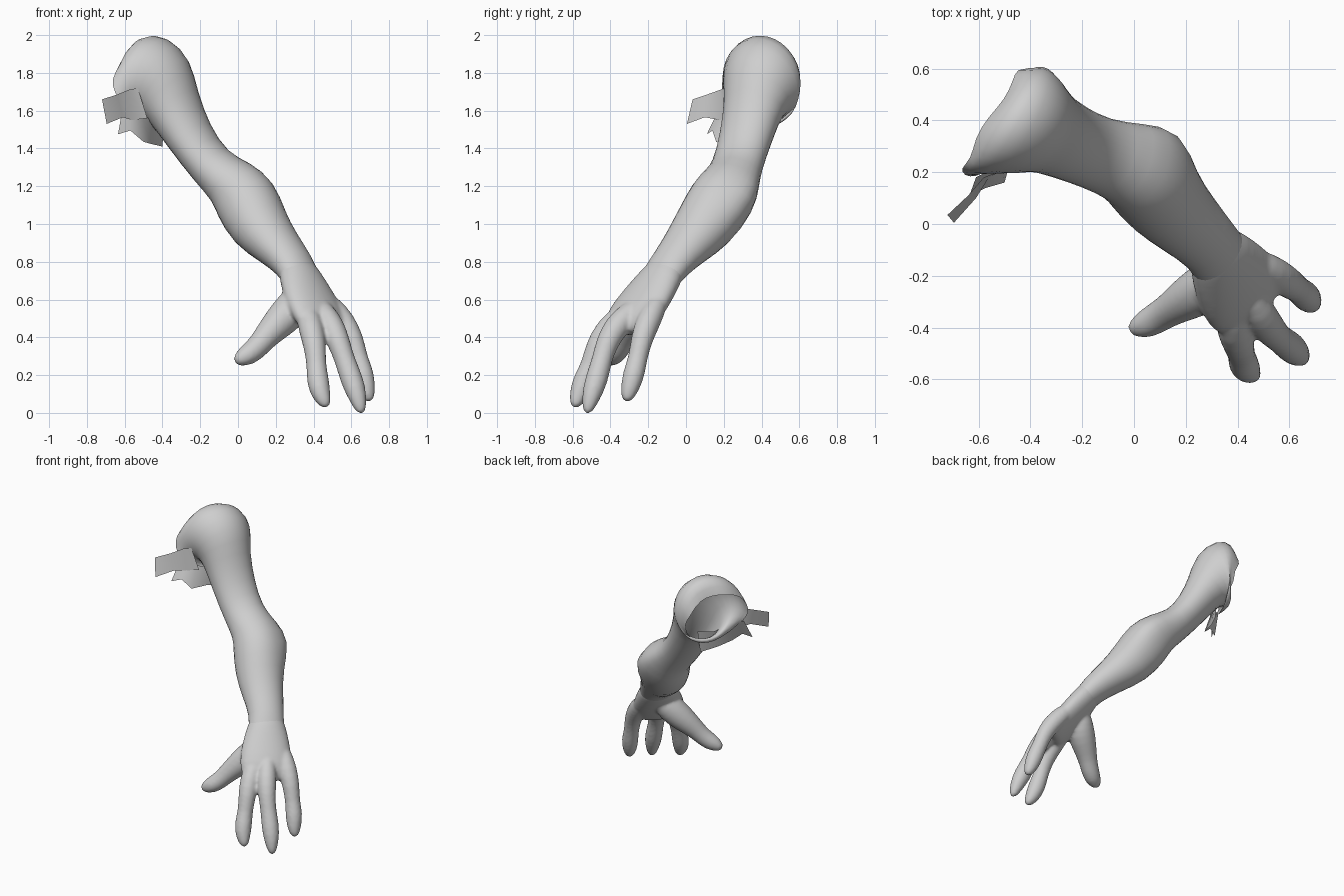
import bpy, bmesh, math
from mathutils import Vector

skin = bpy.data.materials.new("skin_grey")
skin.diffuse_color = (0.62, 0.62, 0.62, 1)
SIDES = 16
FIT = 1.025  # offsets the shrink from subdivision


def add_object(name, bm, levels=1, voxel=0):
    mesh = bpy.data.meshes.new(name)
    bm.to_mesh(mesh)
    bm.free()
    mesh.materials.append(skin)
    obj = bpy.data.objects.new(name, mesh)
    bpy.context.collection.objects.link(obj)
    for p in mesh.polygons:
        p.use_smooth = True
    if levels:
        mod = obj.modifiers.new("round", 'SUBSURF')
        mod.levels = mod.render_levels = levels
    if voxel:  # fuse overlapping parts into one skin
        mod = obj.modifiers.new("fuse", 'REMESH')
        mod.mode = 'VOXEL'
        mod.voxel_size = voxel
        mod.use_smooth_shade = True
        mod = obj.modifiers.new("blend", 'SMOOTH')
        mod.factor = 0.5
        mod.iterations = 6
    return obj


def loft(bm, rings, wide_from, wide_to, tangents={}, shell=False, tear=None, bumps=()):
    """Loft elliptical rings (x, y, z, half width, half depth) along a path."""
    pts = [Vector(r[:3]) for r in rings]
    loops = []
    for i, r in enumerate(rings):
        t = pts[min(i + 1, len(pts) - 1)] - pts[max(i - 1, 0)]
        if i in tangents:
            t = Vector(tangents[i])
        t.normalize()
        ang = math.radians(wide_from + (wide_to - wide_from) * i / (len(rings) - 1))
        w = Vector((math.cos(ang), math.sin(ang), 0))
        w = (w - t * w.dot(t)).normalized()
        d = t.cross(w)
        loop = []
        for k in range(SIDES):
            a = 2 * math.pi * k / SIDES
            co = pts[i] + (w * math.cos(a) * r[3] + d * math.sin(a) * r[4]) * FIT
            if tear and i == 0:
                co -= t * tear[k]
            for centre, reach, push in bumps:
                co += Vector(push) * max(0, 1 - (co - Vector(centre)).length / reach)
            loop.append(bm.verts.new(co))
        loops.append(loop)
    for a, b in zip(loops, loops[1:]):
        for k in range(SIDES):
            n = (k + 1) % SIDES
            bm.faces.new((a[k], a[n], b[n], b[k]))
    if not shell:
        bm.faces.new(loops[-1])
        bm.faces.new(loops[0][::-1])


# Shoulder dome, upper arm and forearm as one skin, open at the torso
arm = [
    (-.52, .385, 1.70, .235, .195),
    (-.49, .40, 1.755, .24, .25),
    (-.44, .40, 1.755, .232, .25),
    (-.39, .388, 1.715, .203, .213),
    (-.35, .362, 1.635, .167, .145),
    (-.26, .32, 1.465, .15, .115),
    (-.143, .27, 1.30, .14, .108),
    (-.03, .235, 1.22, .155, .14),
    (.04, .19, 1.135, .175, .175),
    (.11, .095, .985, .165, .16),
    (.21, .0, .88, .14, .115),
    (.30, -.085, .785, .117, .094),
    (.345, -.155, .69, .125, .075),
]
torn_edge = [.0, .03, .0, -.02, .0, .01, -.01, .03, .02, .0, -.02, .0, .0, .02, .0, .03]
bm = bmesh.new()
loft(bm, arm, 59, 49,
     {0: (.82, -.46, .25), 1: (.85, -.48, .08), 2: (.82, -.42, -.2), 3: (.72, -.33, -.6)},
     True, torn_edge, [((.14, .35, 1.15), .16, (.045, .055, .035))])
bmesh.ops.recalc_face_normals(bm, faces=bm.faces)
add_object("arm", bm)

# Palm, three fingers and a thumb, with swollen knuckles and pointed tips
palm = [
    (.285, -.07, .81, .08, .06),
    (.315, -.105, .755, .118, .086),
    (.345, -.152, .69, .145, .086),
    (.385, -.215, .60, .172, .086),
    (.43, -.28, .515, .182, .08),
    (.452, -.312, .46, .165, .066),
    (.465, -.33, .42, .12, .04),
]
fingers = {
    "index": [(.355, -.27, .58, .04), (.37, -.335, .52, .062), (.387, -.415, .445, .067),
              (.408, -.475, .35, .059), (.415, -.505, .25, .05), (.422, -.54, .17, .061),
              (.44, -.57, .09, .051), (.473, -.594, .025, .022)],
    "middle": [(.42, -.23, .59, .04), (.45, -.295, .53, .062), (.495, -.365, .465, .068),
               (.535, -.42, .37, .06), (.565, -.445, .28, .052), (.605, -.475, .17, .062),
               (.635, -.505, .08, .049), (.657, -.527, -.01, .022)],
    "little": [(.46, -.13, .61, .04), (.50, -.165, .555, .06), (.555, -.20, .485, .066),
               (.61, -.235, .39, .058), (.635, -.255, .29, .049), (.662, -.275, .21, .059),
               (.68, -.30, .12, .049), (.699, -.319, .055, .022)],
    "thumb": [(.35, -.17, .66, .06), (.315, -.215, .59, .092), (.265, -.255, .525, .097),
              (.197, -.293, .458, .082), (.14, -.33, .395, .065), (.10, -.355, .345, .061),
              (.05, -.385, .305, .058), (.01, -.40, .285, .041), (-.018, -.405, .268, .02)],
}
bm = bmesh.new()
loft(bm, palm, 47, 46)
for path in fingers.values():
    loft(bm, [p + (p[3],) for p in path], 45, 45)
bmesh.ops.recalc_face_normals(bm, faces=bm.faces)
add_object("hand", bm, 1, 0.011)


# Torn skin flaps on the chest side, built as open strips
def flap(name, top, bottom):
    bm = bmesh.new()
    a = [bm.verts.new(p) for p in top]
    b = [bm.verts.new(p) for p in bottom]
    for i in range(len(a) - 1):
        bm.faces.new((a[i], b[i], b[i + 1], a[i + 1]))
    add_object(name, bm, 0)


flap("chest_flap",
     [(-.72, .035, 1.66), (-.64, .11, 1.685), (-.58, .18, 1.71), (-.53, .20, 1.72)],
     [(-.695, .005, 1.53), (-.61, .10, 1.565), (-.56, .18, 1.55), (-.48, .22, 1.56)])
flap("armpit_flap",
     [(-.61, .18, 1.62), (-.57, .20, 1.60), (-.51, .235, 1.58), (-.455, .32, 1.55), (-.39, .42, 1.57)],
     [(-.635, .11, 1.475), (-.57, .14, 1.495), (-.50, .16, 1.435), (-.465, .28, 1.425), (-.40, .40, 1.41)])
